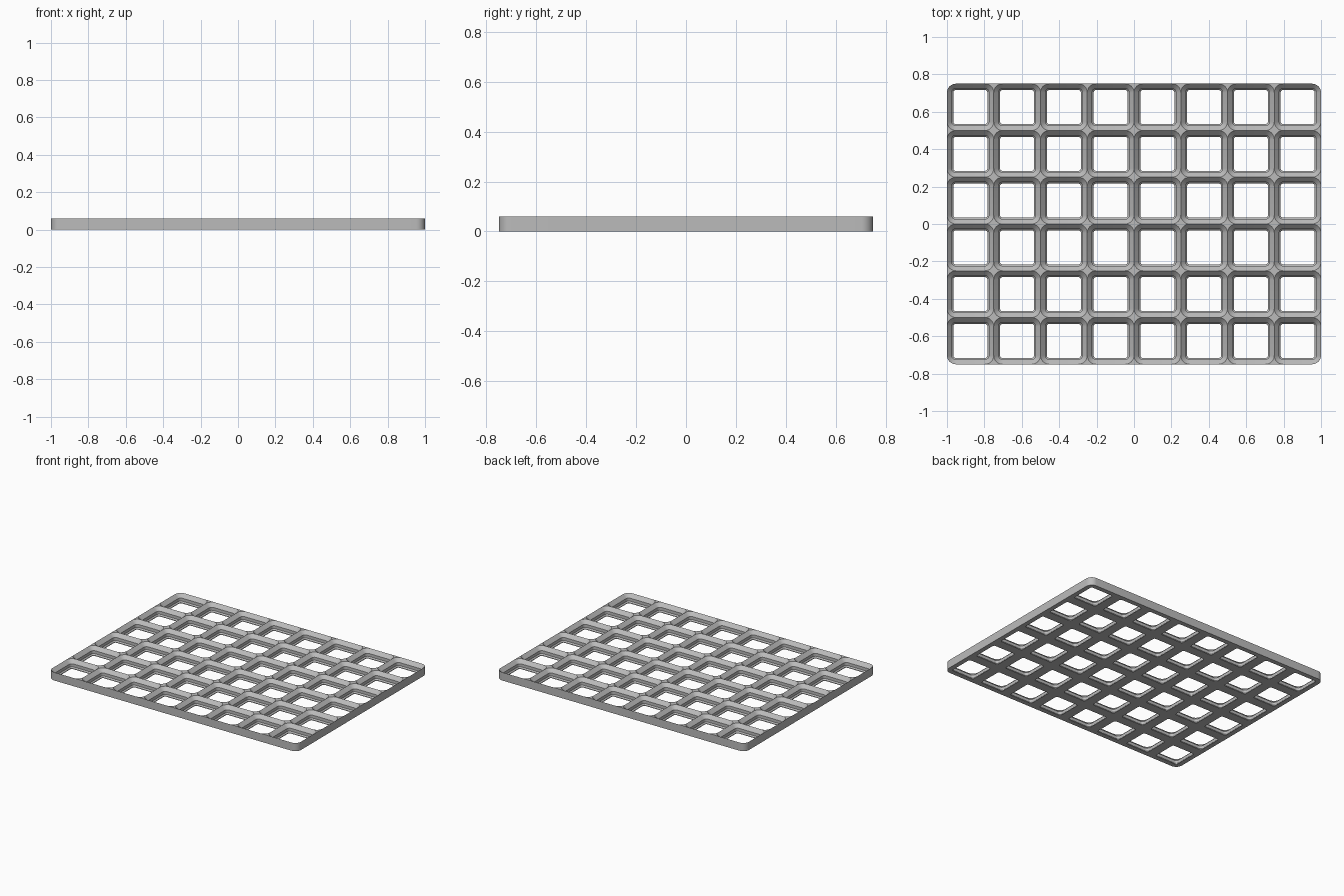
import bpy, bmesh, math

if "Cube" in bpy.data.objects:
    bpy.data.objects.remove(bpy.data.objects["Cube"])

COLS, ROWS, PITCH = 8, 6, 0.25
UNIT = PITCH / 21            # one millimetre of the grid standard
RADIUS, HEIGHT = 4 * UNIT, 5 * UNIT
SEGS = 8
# wall profile of one pocket: (inset, height), rim down to floor
PROFILE = [(0, HEIGHT), (2.15 * UNIT, HEIGHT - 2.15 * UNIT),
           (2.15 * UNIT, HEIGHT - 3.95 * UNIT),
           (2.85 * UNIT, HEIGHT - 4.65 * UNIT), (2.85 * UNIT, 0)]
SIGNS = [(1, 1), (-1, 1), (-1, -1), (1, -1)]

bm = bmesh.new()


def rounded_loop(cx, cy, inset, z):
    """Rounded square ring of vertices, one arc per corner."""
    verts = []
    c, r = PITCH / 2 - RADIUS, RADIUS - inset
    for k, (sx, sy) in enumerate(SIGNS):
        for i in range(SEGS + 1):
            a = math.pi / 2 * (k + i / SEGS)
            verts.append(bm.verts.new((cx + sx * c + r * math.cos(a),
                                       cy + sy * c + r * math.sin(a), z)))
    return verts


def skin(a, b):
    """Quads between two matching rings."""
    n = len(a)
    for i in range(n):
        j = (i + 1) % n
        bm.faces.new((a[i], a[j], b[j], b[i]))


def corner_fill(loop, cx, cy, z):
    """Flat webs between the round corners and the square cell."""
    for k, (sx, sy) in enumerate(SIGNS):
        x, y = cx + sx * PITCH / 2, cy + sy * PITCH / 2
        if abs(x) > COLS * PITCH / 2 - 0.01 and abs(y) > ROWS * PITCH / 2 - 0.01:
            continue         # outer corners of the plate stay round
        tip = bm.verts.new((x, y, z))
        arc = loop[k * (SEGS + 1):(k + 1) * (SEGS + 1)]
        for p, q in zip(arc, arc[1:]):
            bm.faces.new((tip, q, p))


# pockets, each with its top webs and underside
for col in range(COLS):
    for row in range(ROWS):
        cx = (col - (COLS - 1) / 2) * PITCH
        cy = (row - (ROWS - 1) / 2) * PITCH
        rings = [rounded_loop(cx, cy, d, z) for d, z in PROFILE]
        rings.append(rounded_loop(cx, cy, 0, 0))
        for a, b in zip(rings, rings[1:]):
            skin(a, b)
        corner_fill(rings[0], cx, cy, HEIGHT)
        corner_fill(rings[-1], cx, cy, 0)

# join the cells, then close the outer side wall
bmesh.ops.remove_doubles(bm, verts=bm.verts[:], dist=0.0002)
bmesh.ops.bridge_loops(bm, edges=[e for e in bm.edges if e.is_boundary])
bmesh.ops.recalc_face_normals(bm, faces=bm.faces[:])

mesh = bpy.data.meshes.new("grid_baseplate")
bm.to_mesh(mesh)
bm.free()
plate = bpy.data.objects.new("grid_baseplate", mesh)
bpy.context.collection.objects.link(plate)

# plain grey plastic
grey = bpy.data.materials.new("grey_plastic")
grey.use_nodes = True
color = (0.5, 0.5, 0.5, 1)
grey.diffuse_color = color
grey.node_tree.nodes["Principled BSDF"].inputs["Base Color"].default_value = color
mesh.materials.append(grey)

bpy.context.view_layer.objects.active = plate
plate.select_set(True)
bpy.ops.object.shade_smooth_by_angle(angle=math.radians(30))
